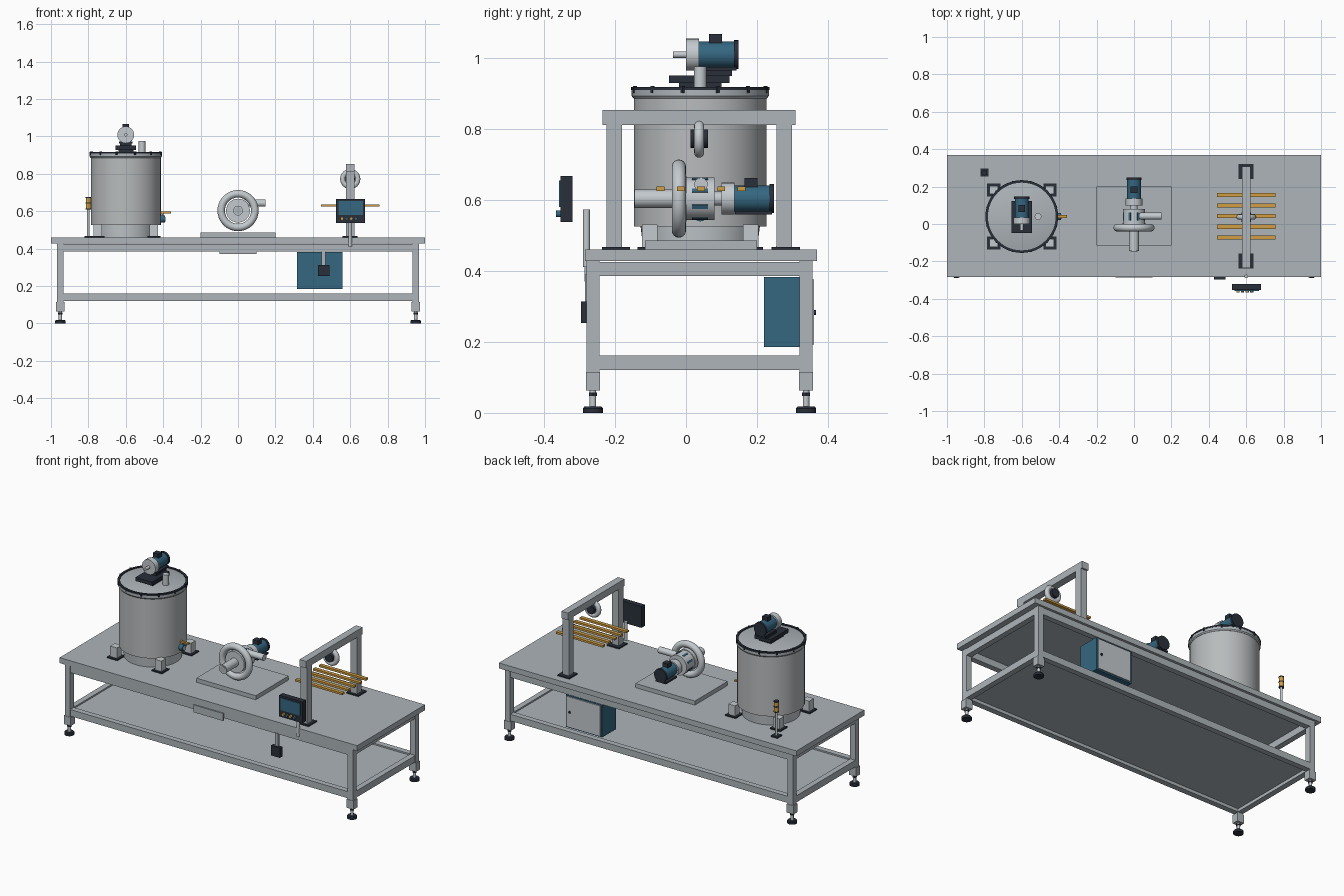
import bpy, bmesh, math
from mathutils import Matrix, Vector

if "Cube" in bpy.data.objects:
    bpy.data.objects.remove(bpy.data.objects["Cube"])


def material(name, rgb):
    m = bpy.data.materials.new(name)
    m.diffuse_color = (*rgb, 1)
    m.use_nodes = True
    m.node_tree.nodes["Principled BSDF"].inputs["Base Color"].default_value = m.diffuse_color
    return m


GRAY = material("painted_gray", (0.42, 0.46, 0.49))
STEEL = material("stainless", (0.48, 0.50, 0.51))
LIGHT = material("light_metal", (0.55, 0.59, 0.62))
BLUE = material("motor_blue", (0.035, 0.135, 0.22))
DARK = material("dark_slate", (0.022, 0.028, 0.042))
AMBER = material("amber", (0.62, 0.34, 0.06))


def finish(name, bm, mat, smooth=False):
    bmesh.ops.recalc_face_normals(bm, faces=bm.faces[:])
    me = bpy.data.meshes.new(name)
    bm.to_mesh(me)
    bm.free()
    me.materials.append(mat)
    ob = bpy.data.objects.new(name, me)
    bpy.context.collection.objects.link(ob)
    if smooth:
        bpy.context.view_layer.objects.active = ob
        bpy.ops.object.select_all(action='DESELECT')
        ob.select_set(True)
        bpy.ops.object.shade_smooth_by_angle(angle=math.radians(35))
    return ob


def box(name, x, y, z, mat):
    """Box given by (min, max) pairs."""
    bm = bmesh.new()
    bmesh.ops.create_cube(bm, size=1)
    for v in bm.verts:
        for i, (a, b) in enumerate((x, y, z)):
            v.co[i] = (a + b) / 2 + v.co[i] * (b - a)
    return finish(name, bm, mat)


def block(name, cx, cy, sx, sy, z, mat):
    return box(name, (cx - sx / 2, cx + sx / 2), (cy - sy / 2, cy + sy / 2), z, mat)


def lathe(name, profile, origin, mat, axis='Z', seg=32, closed=False):
    """Revolve (radius, height) points about an axis through origin."""
    bm = bmesh.new()
    rings = []
    for r, h in profile:
        ring = []
        for k in range(seg):
            a = 2 * math.pi * k / seg
            c, s = r * math.cos(a), r * math.sin(a)
            p = {'X': (h, c, s), 'Y': (c, h, s), 'Z': (c, s, h)}[axis]
            ring.append(bm.verts.new(Vector(origin) + Vector(p)))
        rings.append(ring)
    pairs = list(zip(rings, rings[1:]))
    if closed:
        pairs.append((rings[-1], rings[0]))
    else:
        bm.faces.new(rings[0])
        bm.faces.new(rings[-1])
    for a, b in pairs:
        for k in range(seg):
            n = (k + 1) % seg
            bm.faces.new((a[k], a[n], b[n], b[k]))
    return finish(name, bm, mat, True)


def rod(name, r, span, origin, mat, axis='Z', seg=24):
    return lathe(name, [(r, span[0]), (r, span[1])], origin, mat, axis, seg)


def torus(name, R, r, origin, mat, axis, seg=40, sides=16, flat=1.0):
    prof = [(R + r * math.cos(2 * math.pi * i / sides),
             flat * r * math.sin(2 * math.pi * i / sides)) for i in range(sides)]
    return lathe(name, prof, origin, mat, axis, seg, True)


# Table frame: top, shelf, legs, feet and rails
YF, YB, XL = -0.262, 0.338, 0.95
box("table_top", (-1, 1), (-0.284, 0.368), (0.427, 0.46), GRAY)
box("lower_shelf", (-0.96, 0.96), (YF, YB), (0.14, 0.152), GRAY)
for x in (-XL, XL):
    for y in (YF, YB):
        block("leg", x, y, 0.036, 0.036, (0.065, 0.43), GRAY)
        block("leg_bracket", x, y, 0.046, 0.04, (0.063, 0.115), GRAY)
        rod("foot_stem", 0.009, (0.015, 0.065), (x, y, 0), LIGHT)
        lathe("foot_pad", [(0.028, 0), (0.028, 0.013), (0.024, 0.018)], (x, y, 0), DARK)
        rod("foot_nut", 0.013, (0.048, 0.057), (x, y, 0), DARK, seg=6)
    for z in (0.121, 0.385):
        block("end_rail", x, (YF + YB) / 2, 0.034, YB - YF, (z, z + 0.04), GRAY)
for y in (YF, YB):
    for z in (0.121, 0.385):
        block("long_rail", 0, y, 2 * XL, 0.034, (z, z + 0.04), GRAY)
box("front_plate", (-0.1, 0.1), (-0.286, -0.275), (0.37, 0.415), GRAY)


# Motor with gearbox on its -y end, origin at the gearbox front face
def motor(x, y, z):
    o = (x, y, z)
    rod("motor_shaft", 0.009, (-0.036, 0.01), o, LIGHT, 'Y')
    rod("motor_gearbox", 0.045, (0, 0.036), o, LIGHT, 'Y')
    rod("motor_body", 0.037, (0.036, 0.137), o, BLUE, 'Y')
    rod("motor_fan_cover", 0.041, (0.135, 0.148), o, DARK, 'Y')
    block("motor_terminal_box", x, y + 0.083, 0.036, 0.036, (z + 0.03, z + 0.058), DARK)
    block("motor_foot", x, y + 0.09, 0.07, 0.105, (z - 0.045, z - 0.035), DARK)


# Tank: body, skirt, flanged lid and bolts
TX, TY = -0.6, 0.04
T = (TX, TY, 0)
rod("tank_body", 0.187, (0.525, 0.9), T, STEEL, seg=48)
lathe("tank_skirt", [(0.16, 0.46), (0.168, 0.526)], T, LIGHT, seg=48)
lathe("tank_lid", [(0.188, 0.885), (0.193, 0.892), (0.193, 0.909), (0.186, 0.912)], T, GRAY, seg=48)
lathe("lid_seal", [(0.181, 0.908), (0.181, 0.917), (0.1945, 0.917), (0.1945, 0.908)], T, DARK, seg=48, closed=True)
for k in range(12):
    a = math.tau * (k + 0.5) / 12
    rod("lid_bolt", 0.007, (0.9, 0.92), (TX + 0.19 * math.cos(a), TY + 0.19 * math.sin(a), 0), DARK, seg=6)
for sx in (-1, 1):
    for sy in (-1, 1):
        x, y = TX + sx * 0.15, TY + sy * 0.142
        block("tank_foot_plate", x, y, 0.07, 0.07, (0.46, 0.467), DARK)
        block("tank_leg", x, y, 0.044, 0.044, (0.467, 0.53), LIGHT)
rod("tank_vent", 0.018, (0.91, 0.975), (-0.513, TY, 0), LIGHT)

# Tank mixer drive
block("mixer_base", TX, TY, 0.08, 0.12, (0.91, 0.928), DARK)
block("mixer_plate", TX, 0.037, 0.11, 0.17, (0.928, 0.95), DARK)
block("mixer_riser", TX, 0.08, 0.06, 0.1, (0.948, 0.965), DARK)
motor(TX, 0, 1.008)

# Tank outlet valve
rod("outlet_pipe", 0.012, (-0.42, -0.388), (0, TY, 0.558), LIGHT, 'X')
rod("valve_body", 0.019, (-0.418, -0.39), (0, TY, 0.558), BLUE, 'X')
rod("valve_stem", 0.005, (0.57, 0.595), (-0.404, TY, 0), LIGHT)
box("valve_handle", (-0.415, -0.357), (TY - 0.007, TY + 0.007), (0.588, 0.597), AMBER)

# Signal tower
S = (-0.8, 0.275, 0)
block("signal_base", S[0], S[1], 0.044, 0.044, (0.46, 0.468), DARK)
rod("signal_pole", 0.007, (0.465, 0.62), S, LIGHT, seg=16)
for z in (0.615, 0.645):
    rod("signal_lamp", 0.014, (z, z + 0.025), S, AMBER)
for z in (0.609, 0.64, 0.67):
    rod("signal_band", 0.015, (z, z + 0.006), S, DARK)

# Pump: plate, ring casing, inlet, outlet, bearing frame and motor
P = (0, 0, 0.603)
box("pump_plate", (-0.2, 0.2), (-0.115, 0.2), (0.46, 0.485), GRAY)
torus("pump_volute", 0.09, 0.02, (0, -0.02, 0.603), LIGHT, 'Y')
rod("pump_cover", 0.064, (-0.032, 0.002), P, LIGHT, 'Y')
rod("pump_inlet", 0.026, (-0.145, -0.03), P, LIGHT, 'Y')
rod("inlet_bore", 0.019, (-0.1465, -0.14), P, GRAY, 'Y')
rod("pump_frame", 0.06, (0, 0.08), P, LIGHT, 'Y')
rod("pump_outlet", 0.019, (0.03, 0.148), (0, 0.042, 0.643), LIGHT, 'X')
rod("pump_shaft", 0.02, (0.078, 0.102), P, LIGHT, 'Y')
for k in range(8):
    # Frame windows as thin plates around the housing
    w = block("frame_window", 0, 0.04, 0.012, 0.045, (0.057, 0.0615), BLUE)
    w.matrix_world = Matrix.Translation(P) @ Matrix.Rotation(math.tau * (k + 0.5) / 8, 4, 'Y')
motor(0, 0.1, 0.603)

# Gantry with guide wheel
GX = 0.6
for y in (-0.202, 0.276):
    block("gantry_post", GX, y, 0.044, 0.044, (0.46, 0.82), GRAY)
    block("gantry_foot_plate", GX, y + 0.005, 0.08, 0.08, (0.46, 0.467), DARK)
box("gantry_beam", (GX - 0.022, GX + 0.022), (-0.235, 0.308), (0.81, 0.852), GRAY)
W = (GX, 0.037, 0.772)
torus("guide_wheel", 0.04, 0.014, W, LIGHT, 'Y')
rod("wheel_disc", 0.04, (-0.008, 0.008), W, LIGHT, 'Y')
rod("wheel_hub", 0.026, (-0.025, 0.025), W, DARK, 'Y')

# Amber guide bars
for k in range(5):
    block("guide_bar", GX, -0.072 + 0.057 * k, 0.315, 0.022, (0.625, 0.637), AMBER)

# Control panel on post
rod("panel_post", 0.01, (0.41, 0.572), (GX, -0.28, 0), LIGHT)
box("panel_case", (0.524, 0.68), (-0.353, -0.32), (0.537, 0.666), DARK)
box("panel_screen", (0.537, 0.667), (-0.357, -0.35), (0.58, 0.654), BLUE)
for x, m in ((0.556, AMBER), (0.58, BLUE), (0.605, AMBER), (0.63, BLUE)):
    rod("panel_button", 0.009, (-0.366, -0.35), (x, 0, 0.56), m, 'Y', 16)

# Hanging switch box
box("switch_box", (0.428, 0.488), (-0.296, -0.272), (0.253, 0.313), DARK)
box("switch_hanger", (0.447, 0.469), (-0.284, -0.272), (0.31, 0.39), GRAY)

# Electrical cabinet with rear door
box("cabinet", (0.315, 0.56), (0.22, 0.354), (0.185, 0.383), BLUE)
box("cabinet_door", (0.325, 0.55), (0.352, 0.36), (0.193, 0.375), LIGHT)
rod("door_knob", 0.007, (0.358, 0.366), (0.53, 0, 0.283), DARK, 'Y', 16)
